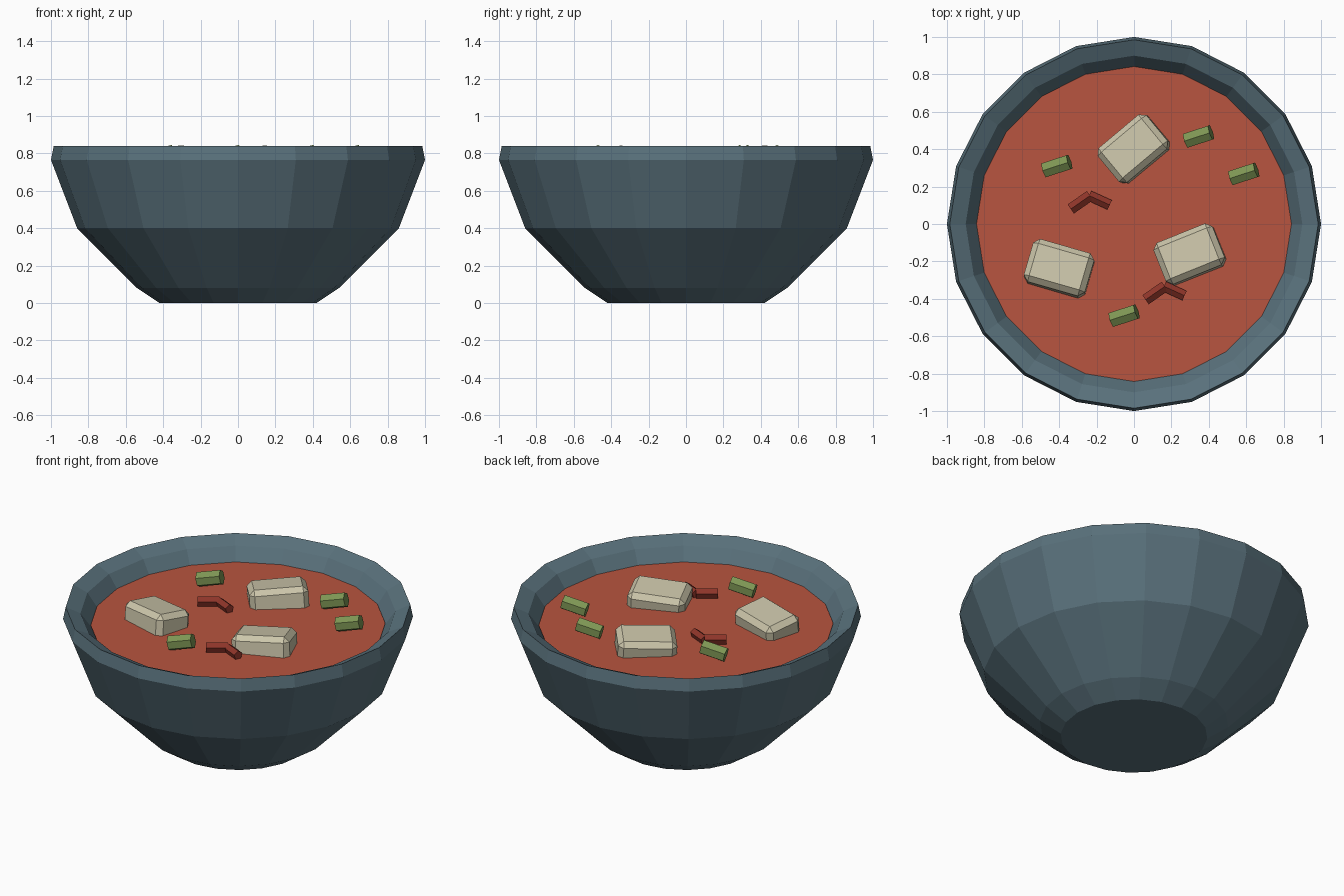
import bpy, bmesh
from math import sin, cos, pi, radians
from mathutils import Vector

if "Cube" in bpy.data.objects:
    bpy.data.objects.remove(bpy.data.objects["Cube"])


def material(name, rgb):
    m = bpy.data.materials.new(name)
    m.diffuse_color = (*rgb, 1)
    m.use_nodes = True
    m.node_tree.nodes["Principled BSDF"].inputs["Base Color"].default_value = m.diffuse_color
    return m


BOWL = material("slate", (0.10, 0.165, 0.20))
SOUP = material("red_broth", (0.48, 0.09, 0.05))
TOFU = material("cream", (0.60, 0.56, 0.40))
GREEN = material("green", (0.21, 0.31, 0.09))
RED = material("dark_red", (0.27, 0.035, 0.022))


def finish(name, bm, mat):
    bmesh.ops.recalc_face_normals(bm, faces=bm.faces)
    me = bpy.data.meshes.new(name)
    bm.to_mesh(me)
    bm.free()
    ob = bpy.data.objects.new(name, me)
    bpy.context.collection.objects.link(ob)
    me.materials.append(mat)
    return ob


def loft(bm, rings):
    """Bridge equal-sized point rings and cap both ends."""
    loops = [[bm.verts.new(p) for p in ring] for ring in rings]
    n = len(loops[0])
    for a, b in zip(loops, loops[1:]):
        for i in range(n):
            j = (i + 1) % n
            bm.faces.new((a[i], a[j], b[j], b[i]))
    bm.faces.new(loops[0])
    bm.faces.new(loops[-1])


def lathe(name, profile, mat, sides=20):
    bm = bmesh.new()
    loft(bm, [[(r * cos(2 * pi * i / sides), r * sin(2 * pi * i / sides), z)
               for i in range(sides)] for r, z in profile])
    return finish(name, bm, mat)


def prism(bm, start, end, radius, sides):
    """Straight prism between two points with a ridge on top."""
    start, end = Vector(start), Vector(end)
    axis = (end - start).normalized()
    side = axis.cross(Vector((0, 0, 1))).normalized()
    up = side.cross(axis)
    offs = [radius * (side * sin(2 * pi * i / sides) + up * cos(2 * pi * i / sides))
            for i in range(sides)]
    loft(bm, [[c + o for o in offs] for c in (start, end)])


# Bowl: outer wall, inward-sloping rim, inner wall
lathe("bowl", [(0.42, 0), (0.54, 0.08), (0.86, 0.40), (1.0, 0.765), (0.985, 0.84),
               (0.90, 0.80), (0.83, 0.70), (0.72, 0.42), (0.42, 0.14)], BOWL)

# Broth disc
lathe("soup", [(0.80, 0.66), (0.842, 0.724)], SOUP)

# Tofu cubes, chamfered and slightly tilted
for i, (x, y, z, turn) in enumerate([(0.0, 0.40, 0.735, 40), (0.30, -0.165, 0.73, 22),
                                     (-0.40, -0.24, 0.735, -16)]):
    bm = bmesh.new()
    bmesh.ops.create_cube(bm, size=1)
    bmesh.ops.scale(bm, vec=(0.34, 0.24, 0.18), verts=bm.verts)
    bmesh.ops.bevel(bm, geom=bm.edges[:], offset=0.03, segments=1, affect='EDGES')
    ob = finish(f"tofu_{i + 1}", bm, TOFU)
    ob.location = (x, y, z)
    ob.rotation_euler = (radians(-7), radians(-3), radians(turn))

# Spring onion pieces, right ends raised
half = 0.0725 * Vector((cos(radians(13)) * cos(radians(18)),
                        cos(radians(13)) * sin(radians(18)), sin(radians(13))))
for i, (x, y) in enumerate([(-0.4125, 0.31), (0.345, 0.468), (0.587, 0.268), (-0.053, -0.49)]):
    bm = bmesh.new()
    c = Vector((x, y, 0.785))
    prism(bm, c - half, c + half, 0.045, 6)
    finish(f"onion_{i + 1}", bm, GREEN)

# Bent chili strips, two arms each
for i, (x, y) in enumerate([(-0.235, 0.152), (0.165, -0.333)]):
    bm = bmesh.new()
    prism(bm, (x - 0.103, y - 0.072, 0.748), (x, y, 0.748), 0.031, 5)
    prism(bm, (x - 0.005, y, 0.745), (x + 0.105, y - 0.05, 0.745), 0.029, 5)
    finish(f"chili_{i + 1}", bm, RED)
